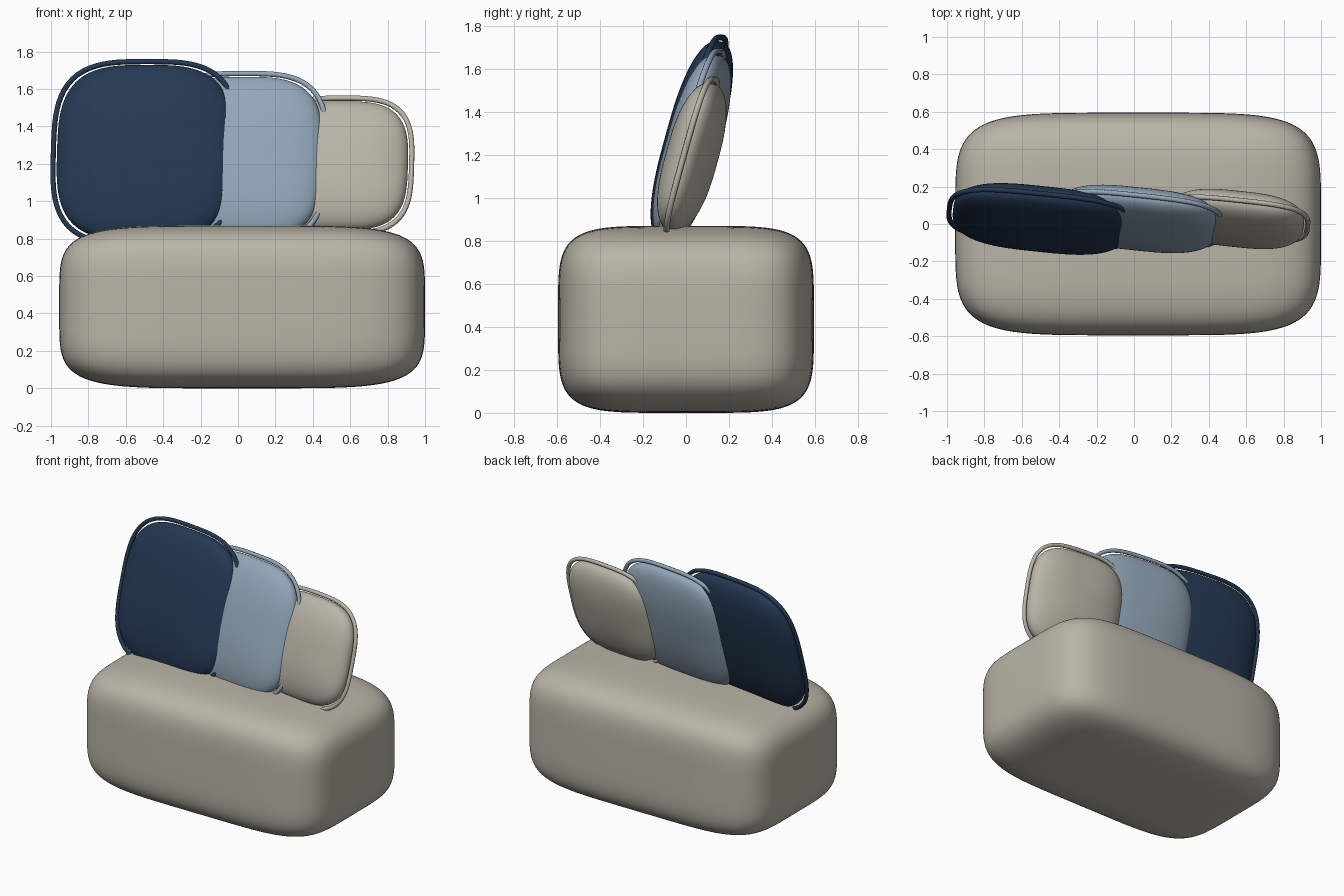
import bpy, bmesh, math
from mathutils import Vector, Matrix

old = bpy.data.objects.get("Cube")
if old:
    bpy.data.objects.remove(old, do_unlink=True)


def material(name, rgb):
    m = bpy.data.materials.new(name)
    m.use_nodes = True
    m.diffuse_color = (*rgb, 1)
    bsdf = m.node_tree.nodes["Principled BSDF"]
    bsdf.inputs["Base Color"].default_value = (*rgb, 1)
    bsdf.inputs["Roughness"].default_value = 0.8
    return m


beige = material("beige_fabric", (0.49, 0.46, 0.39))
navy = material("navy_fabric", (0.017, 0.040, 0.085))
blue = material("light_blue_fabric", (0.29, 0.385, 0.48))


def soft_block(name, half, plan_power, side_power, matrix, mat, cuts=40):
    """Cube pushed out to a superellipsoid; side_power shapes the local y thickness."""
    bm = bmesh.new()
    bmesh.ops.create_cube(bm, size=2)
    bmesh.ops.subdivide_edges(bm, edges=bm.edges[:], cuts=cuts, use_grid_fill=True)
    for v in bm.verts:
        # even out the spacing towards the rounded edges
        c = Vector([math.sin(a * math.pi / 2) * 0.5 + a * 0.5 for a in v.co])
        flat = (abs(c.x) ** plan_power + abs(c.z) ** plan_power) ** (1 / plan_power)
        size = (flat ** side_power + abs(c.y) ** side_power) ** (1 / side_power)
        v.co = Vector([a * h / size for a, h in zip(c, half)])
    for f in bm.faces:
        f.smooth = True
    mesh = bpy.data.meshes.new(name)
    bm.to_mesh(mesh)
    bm.free()
    mesh.materials.append(mat)
    ob = bpy.data.objects.new(name, mesh)
    ob.matrix_world = matrix
    bpy.context.collection.objects.link(ob)
    return ob


def piping(name, half_x, half_z, power, matrix, mat, steps=96):
    """Round cord following a closed superellipse in the local xz plane."""
    curve = bpy.data.curves.new(name, "CURVE")
    curve.dimensions = "3D"
    curve.bevel_depth = 0.014
    curve.bevel_resolution = 3
    spline = curve.splines.new("POLY")
    spline.points.add(steps - 1)
    spline.use_cyclic_u = True
    spline.use_smooth = True
    for i, p in enumerate(spline.points):
        a = math.tau * i / steps
        c, s = math.cos(a), math.sin(a)
        r = (abs(c) ** power + abs(s) ** power) ** (-1 / power)
        p.co = (c * r * half_x, 0, s * r * half_z, 1)
    curve.materials.append(mat)
    ob = bpy.data.objects.new(name, curve)
    ob.matrix_world = matrix
    bpy.context.collection.objects.link(ob)
    return ob


# Seat block
soft_block("seat", (0.978, 0.595, 0.435), 5, 5,
           Matrix.Translation((0.022, 0, 0.435)), beige)

# Three overlapping back cushions, each leaning back and turned a little
lean = Matrix.Rotation(math.radians(-15.5), 4, "X")
turn = Matrix.Rotation(math.radians(-6), 4, "Z")
cushions = [
    ("right", -0.50, 1.26, 0.490, 0.505, navy),
    ("middle", 0.02, 1.23, 0.455, 0.470, blue),
    ("left", 0.55, 1.19, 0.380, 0.375, beige),
]
for side, x, z, half_x, half_z, mat in cushions:
    place = Matrix.Translation((x, 0.027, z)) @ turn @ lean
    soft_block(side + "_back_cushion", (half_x - 0.02, 0.115, half_z - 0.02),
               3.2, 2.2, place, mat, cuts=32)
    piping(side + "_cushion_piping", half_x, half_z, 3.3, place, mat)
